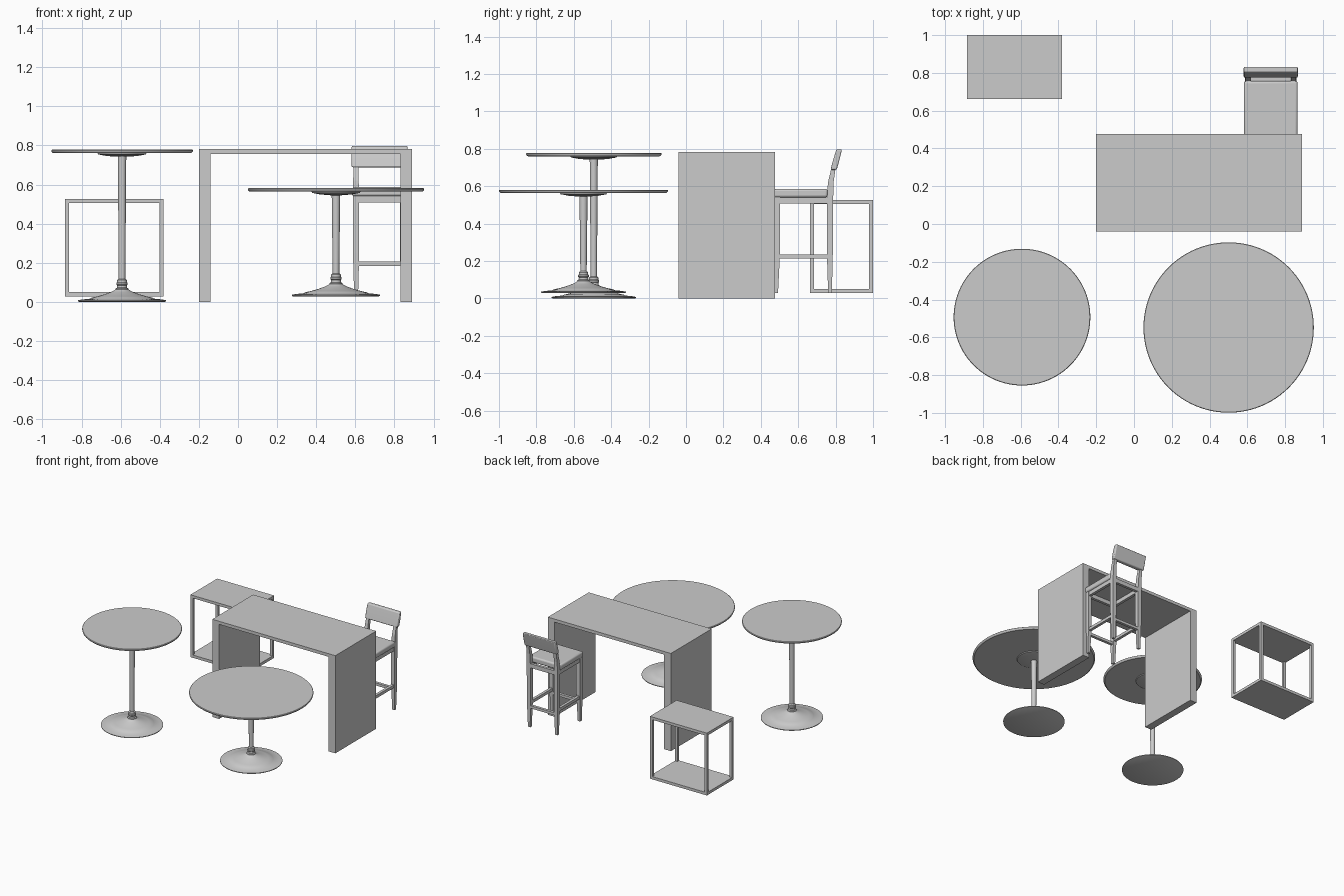
import bpy, bmesh, math
from mathutils import Vector

if "Cube" in bpy.data.objects:
    bpy.data.objects.remove(bpy.data.objects["Cube"])


def finish(name, bm, bevel=0.0, segs=3, smooth=False):
    bmesh.ops.recalc_face_normals(bm, faces=bm.faces)
    me = bpy.data.meshes.new(name)
    bm.to_mesh(me)
    bm.free()
    ob = bpy.data.objects.new(name, me)
    bpy.context.collection.objects.link(ob)
    if bevel:
        m = ob.modifiers.new("soft_edges", 'BEVEL')
        m.width, m.segments = bevel, segs
    if smooth:
        bpy.ops.object.select_all(action='DESELECT')
        ob.select_set(True)
        bpy.context.view_layer.objects.active = ob
        bpy.ops.object.shade_smooth_by_angle(angle=math.radians(35))
    return ob


def box(name, x0, x1, y0, y1, z0, z1, **kw):
    return loft(name, [(x0, x1, y0, y1, z0), (x0, x1, y0, y1, z1)], **kw)


def loft(name, sections, **kw):
    """Stack rectangular sections (x0, x1, y0, y1, z) into a solid."""
    bm = bmesh.new()
    rings = [[bm.verts.new(p) for p in ((a, c, z), (b, c, z), (b, d, z), (a, d, z))]
             for a, b, c, d, z in sections]
    for lo, hi in zip(rings, rings[1:]):
        for i in range(4):
            j = (i + 1) % 4
            bm.faces.new((lo[i], lo[j], hi[j], hi[i]))
    bm.faces.new(rings[0][::-1])
    bm.faces.new(rings[-1])
    return finish(name, bm, **kw)


def lathe(name, cx, cy, profile, n=64):
    """Revolve (radius, z) points round a vertical axis, capping both ends."""
    bm = bmesh.new()
    rings = [[bm.verts.new((cx + r * math.cos(2 * math.pi * i / n),
                            cy + r * math.sin(2 * math.pi * i / n), z))
              for i in range(n)] for r, z in profile]
    for lo, hi in zip(rings, rings[1:]):
        for i in range(n):
            j = (i + 1) % n
            bm.faces.new((lo[i], lo[j], hi[j], hi[i]))
    bm.faces.new(rings[0][::-1])
    bm.faces.new(rings[-1])
    return finish(name, bm, smooth=True)


# Round pedestal tables
def pedestal_table(label, cx, cy, z0, top, radius):
    t = top - 0.018
    lathe(label + "_top", cx, cy, [(radius - 0.010, t), (radius - 0.002, t + 0.006),
          (radius, t + 0.011), (radius, t + 0.015), (radius - 0.003, top)], 96)
    lathe(label + "_mount_plate", cx, cy, [(0.03, t - 0.018), (0.08, t - 0.014),
          (0.122, t - 0.006), (0.125, t)], 48)
    lathe(label + "_column", cx, cy, [(0.017, z0 + 0.06), (0.017, z0 + 0.12),
          (0.021, t - 0.06), (0.022, t - 0.012)], 32)
    base = [(0.220, 0), (0.226, 0.003), (0.226, 0.008), (0.205, 0.012), (0.165, 0.016),
            (0.160, 0.020), (0.125, 0.028), (0.090, 0.038), (0.060, 0.049),
            (0.042, 0.057), (0.034, 0.064), (0.034, 0.068), (0.026, 0.072),
            (0.025, 0.084), (0.029, 0.088), (0.029, 0.096), (0.025, 0.100),
            (0.025, 0.112), (0.017, 0.118)]
    lathe(label + "_base", cx, cy, [(r, z0 + z) for r, z in base], 48)


pedestal_table("tall_table", -0.593, -0.493, 0.0, 0.778, 0.362)
pedestal_table("low_table", 0.501, -0.548, 0.028, 0.581, 0.451)

# Waterfall desk
box("desk_top", -0.20, 0.89, -0.04, 0.477, 0.757, 0.782)
box("desk_left_panel", -0.20, -0.14, -0.04, 0.477, 0, 0.757)
box("desk_right_panel", 0.83, 0.89, -0.04, 0.477, 0, 0.757)

# Open frame side table
X0, X1, Y0, Y1, Z0, Z1, T = -0.885, -0.38, 0.662, 1.0, 0.028, 0.527, 0.022
box("side_table_shelf", X0, X1, Y0, Y1, Z0, Z0 + T)
box("side_table_top", X0, X1, Y0, Y1, Z1 - T, Z1)
for sx, x in (("left", X0), ("right", X1 - T)):
    for sy, y in (("front", Y0), ("back", Y1 - T)):
        box(f"side_table_{sy}_{sx}_post", x, x + T, y, y + T, Z0 + T, Z1 - T)

# Bar stool
C = 0.724
box("stool_seat", C - 0.142, C + 0.142, 0.465, 0.757, 0.540, 0.586,
    bevel=0.012, smooth=True)
for label, s in (("left", -1), ("right", 1)):
    def sec(outer, inner, y0, y1, z):
        a, b = sorted((C + s * outer, C + s * inner))
        return a, b, y0, y1, z
    loft(f"stool_front_{label}_leg", [sec(0.130, 0.110, 0.470, 0.492, 0.03),
         sec(0.136, 0.104, 0.467, 0.503, 0.25), sec(0.136, 0.104, 0.467, 0.503, 0.542)])
    loft(f"stool_back_{label}_leg", [sec(0.130, 0.110, 0.760, 0.780, 0.03),
         sec(0.136, 0.104, 0.753, 0.785, 0.25), sec(0.136, 0.104, 0.753, 0.787, 0.54),
         sec(0.135, 0.107, 0.759, 0.789, 0.62), sec(0.133, 0.109, 0.778, 0.800, 0.70),
         sec(0.133, 0.109, 0.790, 0.812, 0.74)])
    a, b, *_ = sec(0.131, 0.109, 0, 0, 0)
    box(f"stool_{label}_apron", a, b, 0.50, 0.757, 0.508, 0.541)
    box(f"stool_{label}_stretcher", a, b, 0.50, 0.757, 0.213, 0.236)
for label, y in (("front", 0.474), ("back", 0.760)):
    box(f"stool_{label}_apron", C - 0.105, C + 0.105, y, y + 0.022, 0.508, 0.541)
    box(f"stool_{label}_stretcher", C - 0.105, C + 0.105, y, y + 0.022, 0.184, 0.205)
loft("stool_backrest", [(C - 0.143, C + 0.143, 0.773, 0.806, 0.688),
     (C - 0.143, C + 0.143, 0.785, 0.819, 0.735),
     (C - 0.143, C + 0.143, 0.804, 0.834, 0.797)], bevel=0.007, smooth=True)
